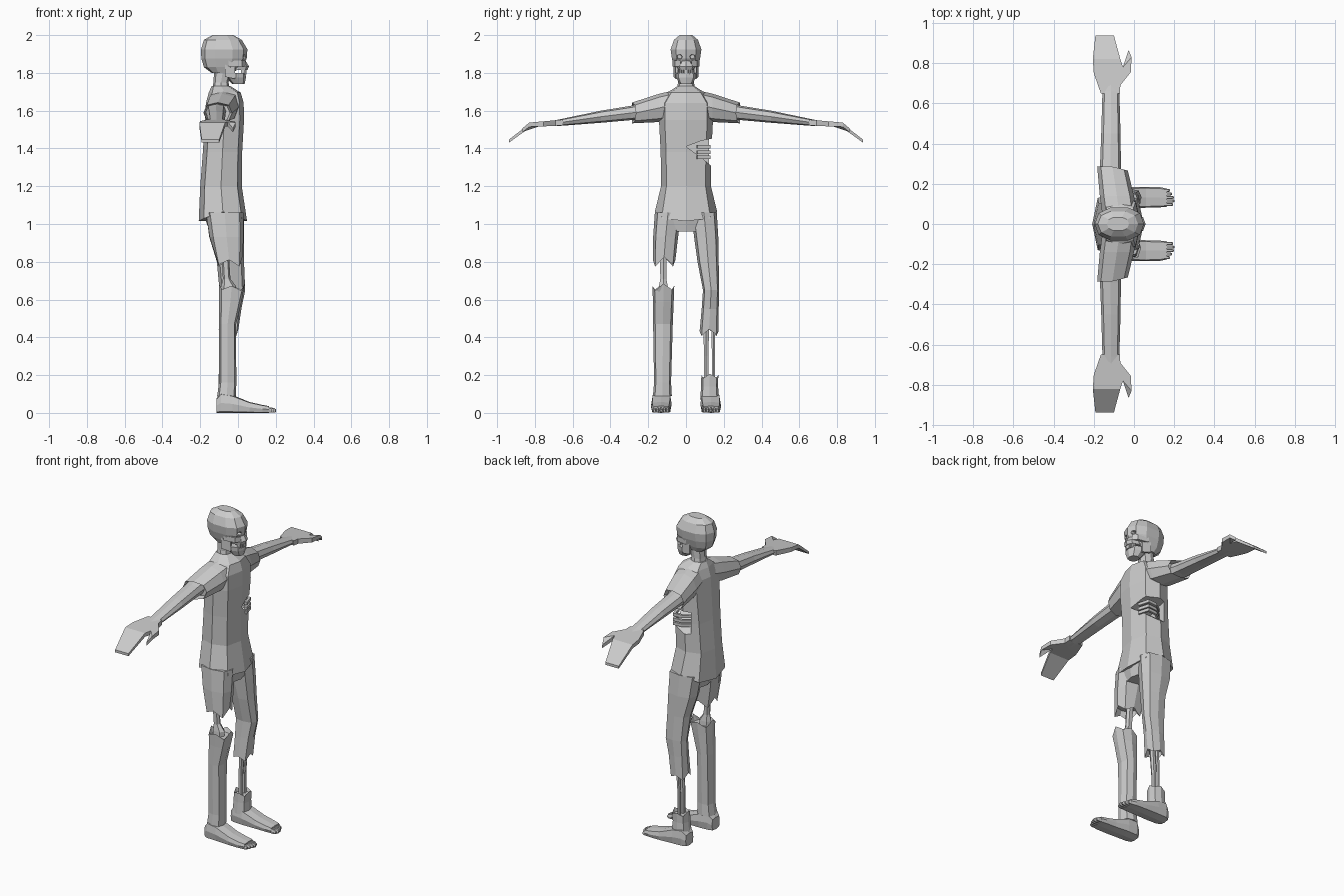
import bpy, bmesh, math
from mathutils import Vector

if "Cube" in bpy.data.objects:
    bpy.data.objects.remove(bpy.data.objects["Cube"])

grey = bpy.data.materials.new("grey")
grey.diffuse_color = (0.6, 0.6, 0.6, 1)
grey.use_nodes = True
grey.node_tree.nodes["Principled BSDF"].inputs["Base Color"].default_value = grey.diffuse_color


def finish(name, bm, mat=grey):
    bmesh.ops.recalc_face_normals(bm, faces=bm.faces)
    me = bpy.data.meshes.new(name)
    bm.to_mesh(me)
    bm.free()
    me.materials.append(mat)
    ob = bpy.data.objects.new(name, me)
    bpy.context.collection.objects.link(ob)
    return ob


def loft(name, axis, rings, n=8, power=0.8, end=None, jag=0.0, hollow=False):
    """Rings are (position, centre a, centre b, radius a, radius b).
    `end` offsets the last ring along the axis by angle; `hollow` recesses its cap."""
    bm = bmesh.new()
    order = {'x': lambda t, a, b: (t, a, b), 'y': lambda t, a, b: (a, t, b),
             'z': lambda t, a, b: (a, b, t)}[axis]
    if hollow:
        t0, a, b, ra, rb = rings[-2]
        t, ca, cb, ra, rb = rings[-1]
        rings = rings + [(t + 0.3 * (t0 - t), ca, cb, ra * 0.85, rb * 0.85)]
    loops = []
    edge = len(rings) - (2 if hollow else 1)
    for k, (t, ca, cb, ra, rb) in enumerate(rings):
        loop = []
        for i in range(n):
            an = 2 * math.pi * i / n
            c, s = math.cos(an), math.sin(an)
            u = math.copysign(abs(c) ** power, c) if abs(c) > 1e-6 else 0
            v = math.copysign(abs(s) ** power, s) if abs(s) > 1e-6 else 0
            dt = 0
            if k == edge:
                dt = (end(an) if end else 0) + jag * (1, -0.6, 0.4, -1)[i % 4]
            loop.append(bm.verts.new(order(t + dt, ca + ra * u, cb + rb * v)))
        loops.append(loop)
    for l0, l1 in zip(loops, loops[1:]):
        for i in range(n):
            j = (i + 1) % n
            bm.faces.new((l0[i], l0[j], l1[j], l1[i]))
    bm.faces.new(loops[0])
    bm.faces.new(loops[-1])
    return finish(name, bm)


def prism(name, pts, axis, lo, hi):
    """Extrude an outline along x or z; lo/hi may be functions of the outline point."""
    bm = bmesh.new()
    val = lambda f, p: f(p) if callable(f) else f
    put = (lambda p, h: (h, *p)) if axis == 'x' else (lambda p, h: (*p, h))
    a = [bm.verts.new(put(p, val(lo, p))) for p in pts]
    b = [bm.verts.new(put(p, val(hi, p))) for p in pts]
    bm.faces.new(a)
    bm.faces.new(b)
    for i in range(len(pts)):
        j = (i + 1) % len(pts)
        bm.faces.new((a[i], a[j], b[j], b[i]))
    bmesh.ops.triangulate(bm, faces=[f for f in bm.faces if len(f.verts) > 4])
    return finish(name, bm)


def box(name, x0, x1, y0, y1, z0, z1):
    return prism(name, [(x0, y0), (x1, y0), (x1, y1), (x0, y1)], 'z', z0, z1)


def cut(target, cutter):
    cutter.hide_render = True
    cutter.hide_viewport = True
    m = target.modifiers.new("cut", 'BOOLEAN')
    m.operation = 'DIFFERENCE'
    m.solver = 'EXACT'
    m.object = cutter


# Shirt, with a torn wound in the left front showing ribs
shirt = loft("shirt", 'z', [
    (1.73, -.09, 0, .05, .045), (1.695, -.07, 0, .085, .10), (1.64, -.07, 0, .10, .14),
    (1.55, -.072, 0, .104, .143), (1.38, -.082, 0, .104, .134), (1.2, -.09, 0, .11, .132),
    (1.065, -.08, 0, .128, .165)], power=0.7, end=lambda a: -.05 * abs(math.cos(a)))
wound = prism("wound_cutter", [(0, 1.41), (.08, 1.44), (.2, 1.465), (.2, 1.31), (.13, 1.31),
                               (.09, 1.345)], 'x', -.12, .1)
cut(shirt, wound)
for k, z in enumerate((1.345, 1.37, 1.40)):
    prism("rib", [(-.13, .075), (-.06, .125), (0, .13), (.02, .06), (.005, .055),
                  (-.01, .115), (-.06, .11), (-.13, .06)], 'z', z, z + .018)

# Neck and skull
loft("neck", 'z', [(1.68, -.09, 0, .05, .055), (1.75, -.09, 0, .04, .042),
                   (1.84, -.075, 0, .05, .045)])
skull = loft("skull", 'z', [
    (1.80, -.085, 0, .055, .05), (1.83, -.08, 0, .10, .064), (1.875, -.074, 0, .12, .078),
    (1.925, -.073, 0, .123, .085), (1.975, -.08, 0, .10, .066), (2.0, -.08, 0, .055, .035)],
    n=10, power=0.85)
for s in (1, -1):
    socket = loft("eye_socket_cutter", 'x', [(.015, s * .034, 1.885, .012, .010),
                                             (.08, s * .04, 1.885, .026, .018)], n=6)
    cut(skull, socket)
    prism("cheekbone", [(-.05, s * .072), (.02, s * .058), (.04, s * .03), (0, s * .03)],
          'z', 1.835, 1.865)
loft("upper_jaw", 'z', [(1.865, 0, 0, .04, .025), (1.835, .005, 0, .053, .045),
                        (1.815, .0, 0, .05, .042)])
loft("lower_jaw", 'z', [(1.80, -.01, 0, .05, .055), (1.775, -.01, 0, .052, .052),
                        (1.74, .003, 0, .032, .034)])
for s in (1, -1):
    prism("jaw_hinge", [(-.07, s * .066), (-.015, s * .055), (-.015, s * .042),
                        (-.07, s * .05)], 'z', lambda p: 1.765 - p[0] * .2, 1.85)
for i in range(6):
    y = (i - 2.5) * .011
    x = .045 - 12 * y * y
    box("tooth", x - .02, x, y - .0045, y + .0045, 1.792, 1.82)

# Sleeves, arms and hands
palm = [(-.165, .65), (-.2, .75), (-.205, .82), (-.192, .938), (-.1, .938), (-.068, .82),
        (-.055, .78), (-.027, .865), (-.012, .83), (-.016, .755), (-.068, .69), (-.07, .65)]
top = lambda p: 1.553 - .75 * max(0, p[1] - .83) - .09 * (p[1] - .65)
bottom = lambda p: top(p) - .03 + .06 * max(0, p[1] - .7)
for s, side in ((1, "left"), (-1, "right")):
    loft(side + "_sleeve", 'y', [
        (s * .03, -.07, 1.64, .085, .075), (s * .14, -.085, 1.615, .085, .075),
        (s * .285, -.107, 1.588, .076, .055)], hollow=True,
        end=lambda a, s=s: -s * .02 * max(0, math.cos(a)))
    loft(side + "_arm", 'y', [
        (s * .2, -.115, 1.6, .055, .045), (s * .29, -.117, 1.588, .052, .038),
        (s * .45, -.115, 1.568, .048, .032), (s * .66, -.115, 1.538, .042, .018),
        (s * .70, -.115, 1.533, .045, .015)])
    hand = prism(side + "_hand", palm, 'z', bottom, top)
    if s < 0:
        bm = bmesh.new()
        bm.from_mesh(hand.data)
        bmesh.ops.scale(bm, vec=(1, -1, 1), verts=bm.verts)
        bmesh.ops.reverse_faces(bm, faces=bm.faces)
        bm.to_mesh(hand.data)
        bm.free()

# Torn trousers
loft("trouser_seat", 'z', [(1.10, -.075, 0, .10, .13), (1.03, -.072, 0, .103, .155),
                           (.96, -.065, 0, .085, .09)], power=0.7)
loft("left_trouser_leg", 'z', [
    (1.06, -.07, .095, .10, .068), (.93, -.06, .107, .092, .064), (.8, -.04, .117, .072, .056),
    (.65, -.03, .133, .068, .043), (.55, -.04, .128, .058, .045), (.425, -.05, .122, .052, .05)],
    power=0.7, jag=.018, hollow=True)
loft("right_trouser_leg", 'z', [
    (1.06, -.07, -.095, .10, .07), (.93, -.06, -.108, .09, .066), (.8, -.047, -.116, .07, .06)],
    power=0.7, jag=.025, hollow=True)

# Bare legs and exposed bones
loft("right_lower_leg", 'z', [
    (.09, -.06, -.125, .05, .05), (.16, -.055, -.124, .046, .045), (.47, -.055, -.122, .045, .052),
    (.59, -.04, -.12, .06, .055), (.665, -.033, -.12, .068, .058)],
    power=0.7, jag=.02, hollow=True)
loft("left_ankle", 'z', [(.07, -.06, .125, .05, .05), (.14, -.057, .125, .046, .045),
                         (.195, -.055, .126, .047, .045)], power=0.7, jag=.012, hollow=True)
loft("right_thigh_bone", 'z', [(.62, -.05, -.12, .04, .03), (.67, -.05, -.12, .04, .026),
                               (.71, -.06, -.12, .02, .018), (.87, -.07, -.12, .02, .02)], n=6)
for y, r in ((.107, .013), (.145, .009)):
    loft("left_shin_bone", 'z', [(.12, -.055, y, r, r), (.3, -.055, y, r, r),
                                 (.5, -.045, y, r * 1.4, r * 1.4)], n=6)

# Feet with separate toes
for s, side in ((1, "left"), (-1, "right")):
    loft(side + "_foot", 'x', [(x, s * cy, h / 2, w, h / 2) for x, cy, h, w in (
        (-.115, .13, .075, .038), (-.09, .13, .105, .052), (-.03, .13, .095, .054),
        (.06, .133, .058, .052), (.13, .133, .042, .05), (.165, .131, .036, .045))], power=0.4)
    for i in range(5):
        y = s * (.097 + i * .0175)
        tip = (.195, .202, .198, .19, .18)[i]
        loft(side + "_toe", 'x', [(.15, y, .016, .0082, .016), (tip - .012, y, .014, .0082, .014),
                                  (tip, y, .011, .005, .008)], n=6)
